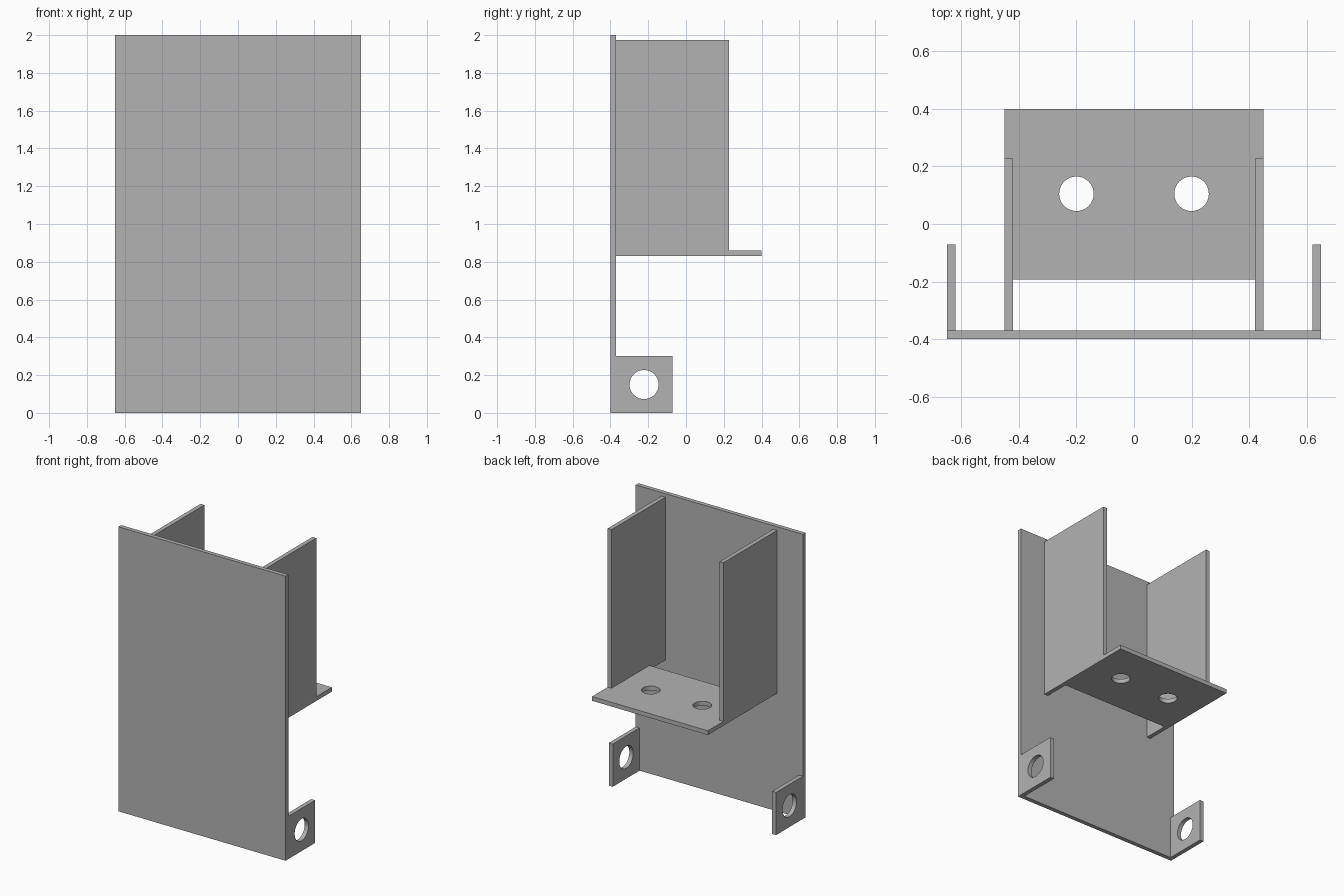
import bpy
import bmesh
import math
from mathutils import Matrix, Vector

default = bpy.data.objects.get("Cube")
if default:
    bpy.data.objects.remove(default, do_unlink=True)

T = 0.03  # sheet thickness

steel = bpy.data.materials.new("sheet grey")
steel.use_nodes = True
steel.diffuse_color = (0.45, 0.45, 0.45, 1)
steel.node_tree.nodes["Principled BSDF"].inputs["Base Color"].default_value = (0.45, 0.45, 0.45, 1)


def finish(name, bm):
    bmesh.ops.recalc_face_normals(bm, faces=bm.faces)
    mesh = bpy.data.meshes.new(name)
    bm.to_mesh(mesh)
    bm.free()
    mesh.materials.append(steel)
    obj = bpy.data.objects.new(name, mesh)
    bpy.context.collection.objects.link(obj)
    return obj


def plate(name, outline, origin, extrude):
    """Extrude a flat outline of 3D points, placed at origin."""
    bm = bmesh.new()
    face = bm.faces.new([bm.verts.new(Vector(origin) + Vector(p)) for p in outline])
    new = bmesh.ops.extrude_face_region(bm, geom=[face])["geom"]
    bmesh.ops.translate(bm, vec=extrude, verts=[v for v in new if isinstance(v, bmesh.types.BMVert)])
    return finish(name, bm)


def box(name, low, high):
    (x0, y0, z0), (x1, y1, z1) = low, high
    outline = [(x0, y0, 0), (x1, y0, 0), (x1, y1, 0), (x0, y1, 0)]
    return plate(name, outline, (0, 0, z0), (0, 0, z1 - z0))


def drill(obj, center, radius, axis):
    """Cut a round hole through a plate along the given axis."""
    bm = bmesh.new()
    bmesh.ops.create_cone(bm, cap_ends=True, segments=48, radius1=radius, radius2=radius, depth=0.2)
    turn = Matrix.Rotation(math.pi / 2, 4, "Y") if axis == "X" else Matrix()
    bmesh.ops.transform(bm, matrix=Matrix.Translation(center) @ turn, verts=bm.verts)
    cutter = finish("hole_cutter", bm)
    cutter.hide_render = True
    cut = obj.modifiers.new("hole", "BOOLEAN")
    cut.operation = "DIFFERENCE"
    cut.solver = "EXACT"
    cut.object = cutter
    bpy.ops.object.select_all(action="DESELECT")
    bpy.context.view_layer.objects.active = obj
    obj.select_set(True)
    bpy.ops.object.modifier_apply(modifier=cut.name)
    bpy.data.objects.remove(cutter, do_unlink=True)
    bpy.ops.object.shade_smooth_by_angle()


# Large front panel
box("front_panel", (-0.65, -0.4, 0), (0.65, -0.4 + T, 2))

# Side walls and drilled mounting tabs, mirrored left and right
for side, s in (("left", 1), ("right", -1)):
    xs = sorted((s * 0.42, s * 0.45))
    box(side + "_wall", (xs[0], -0.37, 0.83), (xs[1], 0.227, 1.975))
    xs = sorted((s * 0.62, s * 0.65))
    tab = box(side + "_mounting_tab", (xs[0], -0.37, 0), (xs[1], -0.072, 0.3))
    drill(tab, (s * 0.635, -0.222, 0.15), 0.077, "X")

# Shelf fitted between the walls, widening behind them
half = [(0.42, -0.193, 0), (0.42, 0.227, 0), (0.45, 0.227, 0), (0.45, 0.4, 0)]
shelf = plate("shelf", half + [(-x, y, z) for x, y, z in reversed(half)], (0, 0, 0.83), (0, 0, T))
for s in (1, -1):
    drill(shelf, (s * 0.2, 0.105, 0.845), 0.06, "Z")
